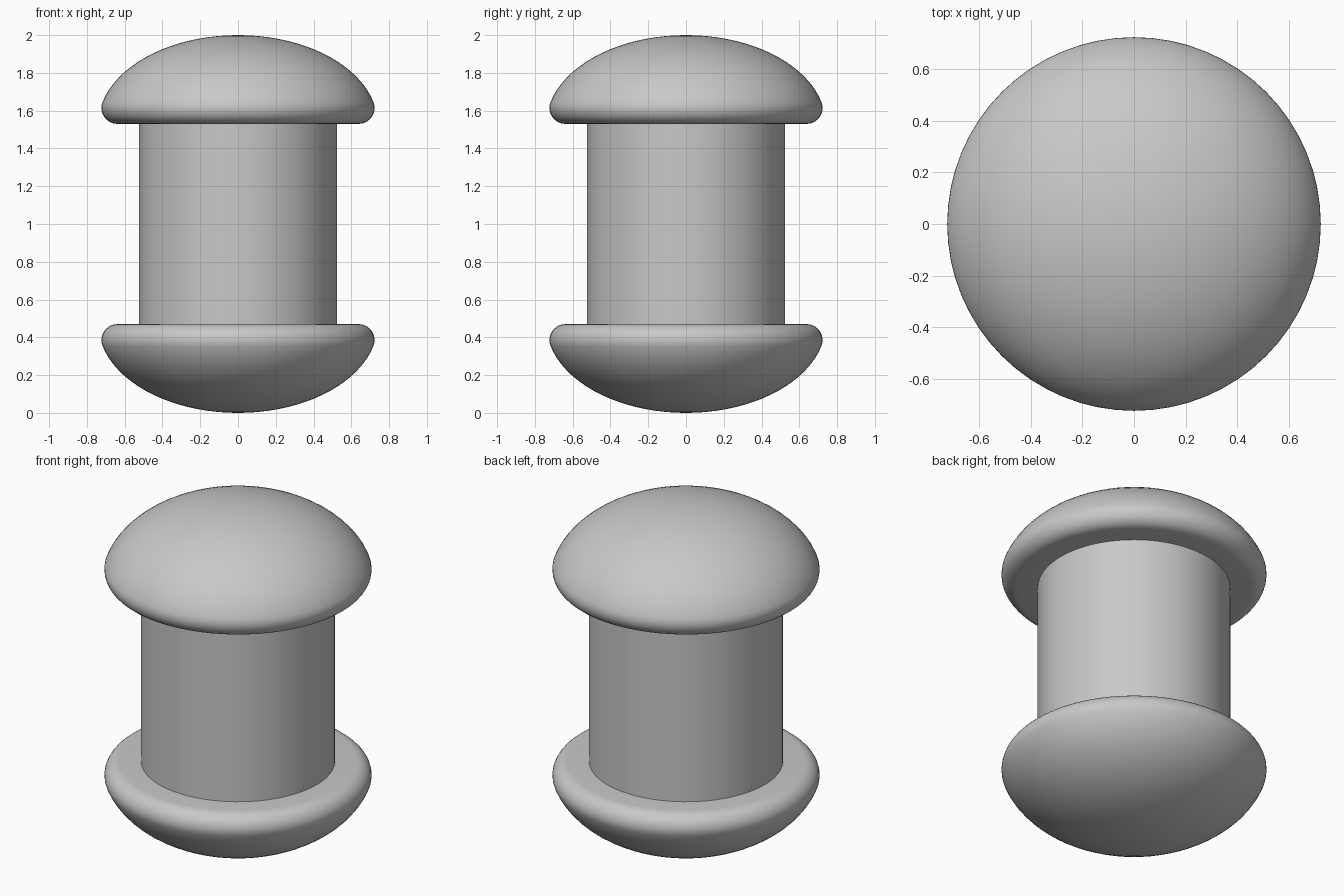
import bpy
import bmesh
from math import sin, cos, pi, hypot, radians
from mathutils import Matrix, Vector

if "Cube" in bpy.data.objects:
    bpy.data.objects.remove(bpy.data.objects["Cube"], do_unlink=True)

SEGMENTS = 64
HEAD_RADIUS, HEAD_HEIGHT = 0.74, 0.47   # ellipse before the rim is rounded
SHAFT_RADIUS = 0.525
RIM_START = 0.25                        # ellipse angle where the rim rounding begins

grey = bpy.data.materials.new("plain_grey")
grey.use_nodes = True
grey.diffuse_color = (0.58, 0.58, 0.58, 1)
grey.node_tree.nodes["Principled BSDF"].inputs["Base Color"].default_value = grey.diffuse_color


def head_profile():
    """Half outline of a domed head, from the apex to the edge of the shaft."""
    a, b, t = HEAD_RADIUS, HEAD_HEIGHT, RIM_START
    points = []
    steps = 18
    for i in range(steps + 1):
        angle = pi / 2 + (t - pi / 2) * i / steps
        points.append((a * cos(angle), b * sin(angle)))
    points[0] = (0, b)
    # Fillet tangent to both the dome and the flat underside
    nx, nz = cos(t) / a, sin(t) / b
    length = hypot(nx, nz)
    nx, nz = nx / length, nz / length
    r = b * sin(t) / (1 + nz)
    centre_x = a * cos(t) - r * nx
    start = math_angle = Vector((1, 0)).angle(Vector((nx, nz)))
    for i in range(1, 11):
        angle = start + (-pi / 2 - start) * i / 10
        points.append((centre_x + r * cos(angle), r + r * sin(angle)))
    points.append((SHAFT_RADIUS, 0))
    return points


def lathe(name, profile, base_z, flip=1):
    """Spin a half outline about z; flip = -1 turns the part upside down."""
    bm = bmesh.new()
    verts = [bm.verts.new((x, 0, z)) for x, z in profile]
    edges = [bm.edges.new(pair) for pair in zip(verts, verts[1:])]
    bmesh.ops.spin(bm, geom=verts + edges, cent=(0, 0, 0), axis=(0, 0, 1),
                   angle=2 * pi, steps=SEGMENTS, use_duplicate=False)
    bmesh.ops.remove_doubles(bm, verts=bm.verts, dist=0.0001)
    bmesh.ops.transform(bm, verts=bm.verts,
                        matrix=Matrix.Translation((0, 0, base_z)) @ Matrix.Diagonal((1, 1, flip, 1)))
    bmesh.ops.holes_fill(bm, edges=[e for e in bm.edges if e.is_boundary], sides=0)
    bmesh.ops.recalc_face_normals(bm, faces=bm.faces)
    mesh = bpy.data.meshes.new(name)
    bm.to_mesh(mesh)
    bm.free()
    mesh.materials.append(grey)
    obj = bpy.data.objects.new(name, mesh)
    bpy.context.collection.objects.link(obj)
    bpy.ops.object.select_all(action='DESELECT')
    obj.select_set(True)
    bpy.context.view_layer.objects.active = obj
    bpy.ops.object.shade_smooth_by_angle(angle=radians(35))
    return obj


# Domed heads, mirrored top and bottom
lathe("top_head", head_profile(), 2 - HEAD_HEIGHT)
lathe("bottom_head", head_profile(), HEAD_HEIGHT, flip=-1)

# Straight cylindrical shaft between the heads
lathe("shaft", [(SHAFT_RADIUS, 0), (SHAFT_RADIUS, 2 - 2 * HEAD_HEIGHT)], HEAD_HEIGHT)
